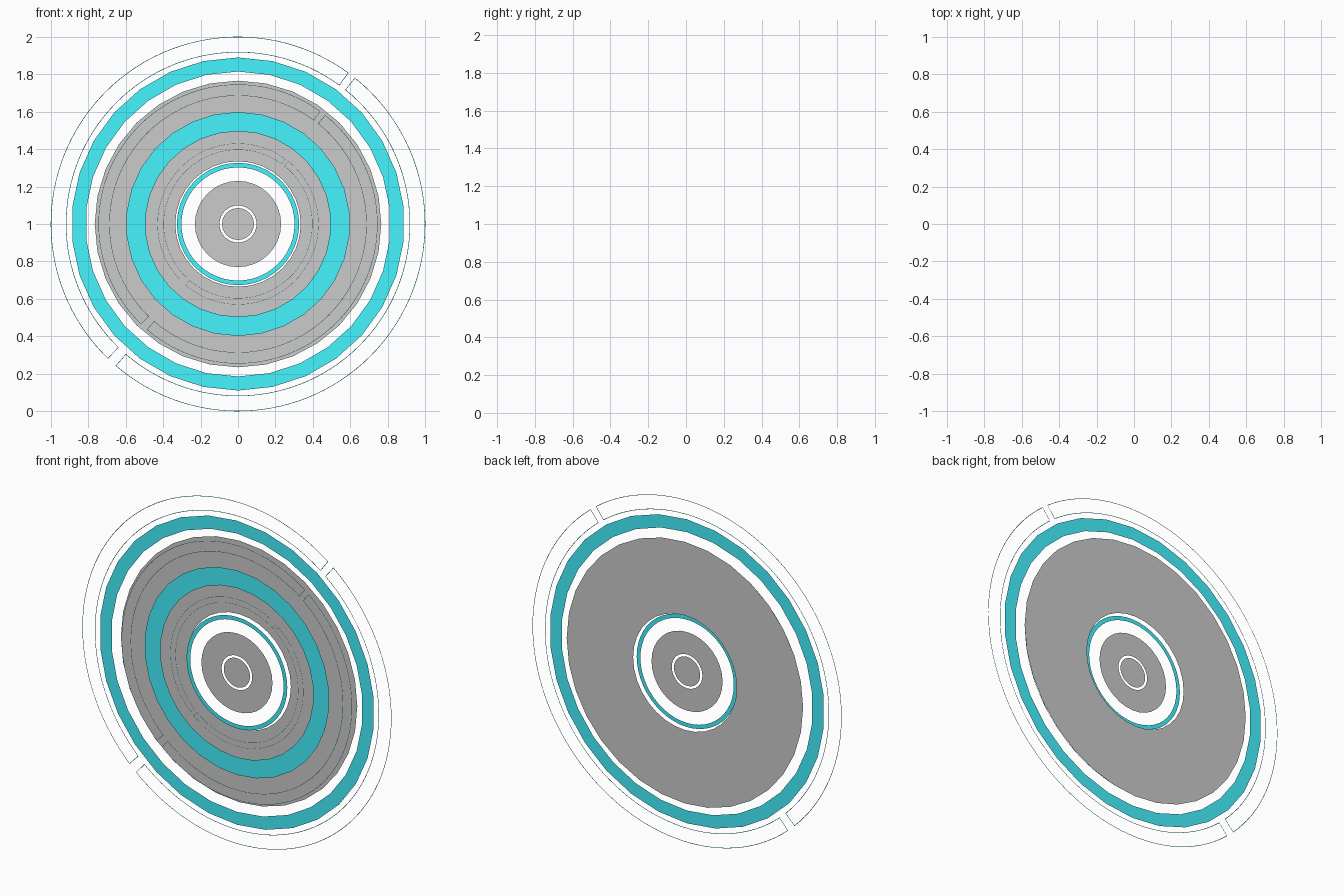
import bpy
from math import cos, sin, radians, pi

if "Cube" in bpy.data.objects:
    bpy.data.objects.remove(bpy.data.objects["Cube"])

FRONT, BACK, CZ = -0.01, 0.01, 1.0   # two flat layers, common centre height

cyan = bpy.data.materials.new("cyan")
cyan.diffuse_color = (0.06, 0.9, 1.0, 1)
cyan.use_nodes = True
cyan.node_tree.nodes["Principled BSDF"].inputs["Base Color"].default_value = cyan.diffuse_color


def make(name, pts, faces, y, mat=None):
    """Flat object in the XZ plane from polar points (radius, angle)."""
    me = bpy.data.meshes.new(name)
    me.from_pydata([(r * cos(a), y, CZ + r * sin(a)) for r, a in pts], [], faces)
    me.update()
    if mat:
        me.materials.append(mat)
    ob = bpy.data.objects.new(name, me)
    bpy.context.collection.objects.link(ob)
    return ob


def strip(n):
    """Quads joining two closed loops of n points."""
    return [(i, (i + 1) % n, n + (i + 1) % n, n + i) for i in range(n)]


def ring(name, r_out, r_in, y, mat=None, n=30):
    ang = [pi / 2 + 2 * pi * i / n for i in range(n)]
    pts = [(r_in, a) for a in ang] + [(r_out, a) for a in ang]
    make(name, pts, [f[::-1] for f in strip(n)], y, mat)


def disc(name, r, y, n=32):
    make(name, [(r, pi / 2 + 2 * pi * i / n) for i in range(n)], [tuple(range(n))], y)


def arc_frame(name, r_out, r_in, start, end, w, y, mat, n=64):
    """Hairline outline of an arc-shaped band."""
    def loop(ro, ri, inset):
        def arc(r):
            a0, a1 = radians(start) + inset / r, radians(end) - inset / r
            return [(r, a0 + (a1 - a0) * i / n) for i in range(n + 1)]
        return arc(ro) + arc(ri)[::-1]
    pts = loop(r_out, r_in, 0) + loop(r_out - w, r_in + w, w)
    make(name, pts, strip(2 * n + 2), y, mat)


# Grey back plate and centre
ring("back_plate", 0.765, 0.335, BACK, n=32)
ring("hub_ring", 0.23, 0.099, FRONT, n=32)
disc("hub_centre", 0.085, FRONT)

# Cyan bands
ring("outer_band", 0.889, 0.814, FRONT, cyan)
ring("middle_band", 0.598, 0.495, FRONT, cyan)
ring("inner_band", 0.326, 0.302, FRONT, cyan, n=48)

# Split hairline frames, two arcs each, at three sizes
for label, ro, ri in (("outer", 1.0, 0.916), ("middle", 0.745, 0.685), ("inner", 0.43, 0.396)):
    for side, a, b in (("upper", 53.8, 226.0), ("lower", 229.2, 411.4)):
        arc_frame(f"{label}_frame_{side}", ro, ri, a, b, 0.003 * ro, FRONT, cyan)
